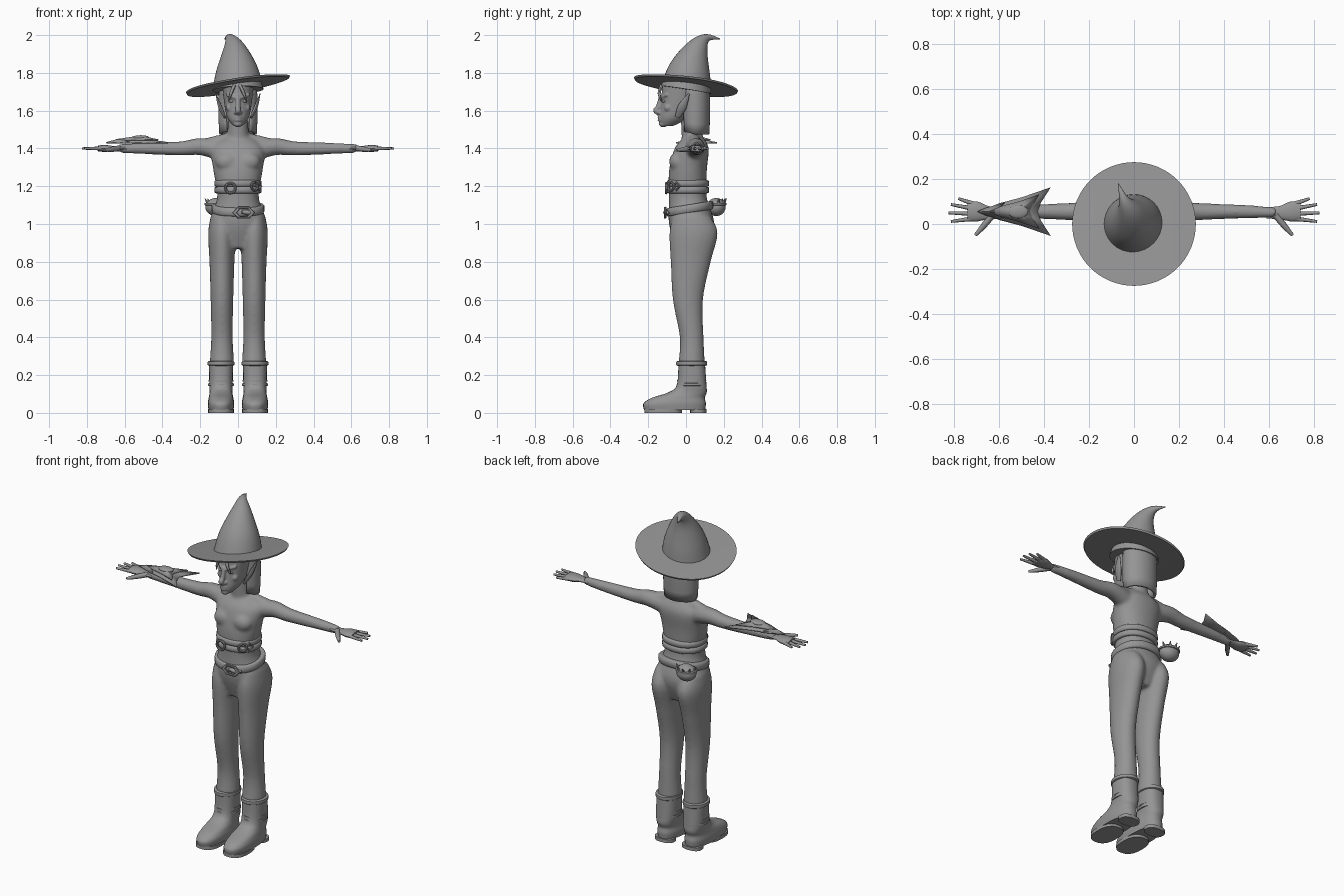
import bpy, bmesh, math
from mathutils import Vector

cube = bpy.data.objects.get("Cube")
if cube:
    bpy.data.objects.remove(cube, do_unlink=True)

grey = bpy.data.materials.new("clay_grey")
grey.use_nodes = True
shade = (0.3, 0.3, 0.3, 1)
grey.diffuse_color = shade
for node in grey.node_tree.nodes:
    if node.type == 'BSDF_PRINCIPLED':
        node.inputs["Base Color"].default_value = shade

AXIS_X, AXIS_Y, AXIS_Z = Vector((1, 0, 0)), Vector((0, 1, 0)), Vector((0, 0, 1))
SIDES = (1, -1)


def spline(keys, steps):
    """Smooth curve through a few key rows."""
    keys = [Vector(key) for key in keys]
    padded = [keys[0], *keys, keys[-1]]
    curve = []
    for before, start, end, after in zip(padded, padded[1:], padded[2:], padded[3:]):
        for step in range(steps):
            t = step / steps
            ease = t * t * (3 - 2 * t)
            leave = (end - before) * t * (1 - t) * (1 - t) / 2
            arrive = (after - start) * t * t * (1 - t) / 2
            curve.append(start.lerp(end, ease) + leave - arrive)
    return curve + [keys[-1]]


def skin(bm, rings, closed=True):
    """Bridge rings of points; closed rings are capped."""
    rows = [[bm.verts.new(point) for point in ring] for ring in rings]
    count = len(rows[0])
    for lower, upper in zip(rows, rows[1:]):
        for i in range(count if closed else count - 1):
            j = (i + 1) % count
            bm.faces.new((lower[i], lower[j], upper[j], upper[i]))
    if closed:
        bm.faces.new(rows[0][::-1])
        bm.faces.new(rows[-1])


def turn(count):
    return [math.tau * i / count for i in range(count)]


def loft(bm, keys, x=0, squareness=2, tilt=0, segments=32, steps=5):
    """Stack of horizontal ovals: height, centre y, half width, half depth."""
    def bend(value):
        return math.copysign(abs(value) ** (2 / squareness), value)
    rings = []
    for z, y, wide, deep in spline(keys, steps):
        ring = []
        for angle in turn(segments):
            depth = y + deep * bend(math.sin(angle))
            ring.append((x + wide * bend(math.cos(angle)), depth, z + tilt * depth))
        rings.append(ring)
    skin(bm, rings)


def tube(bm, keys, side=1, flat=1, ref=AXIS_Z, segments=16):
    """Sweep along x, y, z, radius; flat scales the section along ref."""
    rows = spline(keys, steps=4)
    path = [Vector((side * row.x, row.y, row.z)) for row in rows]
    rings = []
    for i, centre in enumerate(path):
        ahead = path[min(i + 1, len(path) - 1)]
        behind = path[max(i - 1, 0)]
        tangent = (ahead - behind).normalized()
        across = tangent.cross(ref).normalized()
        over = across.cross(tangent) * flat
        rings.append([centre + rows[i].w * (math.cos(a) * across + math.sin(a) * over)
                      for a in turn(segments)])
    skin(bm, rings)


def ball(bm, centre, size):
    made = bmesh.ops.create_uvsphere(bm, u_segments=20, v_segments=12, radius=1)["verts"]
    bmesh.ops.scale(bm, vec=size, verts=made)
    bmesh.ops.translate(bm, vec=centre, verts=made)


def band(bm, z, height, y, wide, deep, x=0, tilt=0, squareness=2):
    """Raised strap with rolled edges."""
    inset = .01
    edge, face = (y, wide - inset, deep - inset), (y, wide, deep)
    rise = height / 2
    loft(bm, [(z - rise, *edge), (z - rise * .7, *face), (z + rise * .7, *face), (z + rise, *edge)],
         x=x, tilt=tilt, squareness=squareness, steps=2)


def finish(name, bm, mirror=False, voxel=0, relax=0, thickness=0):
    bmesh.ops.recalc_face_normals(bm, faces=bm.faces)
    mesh = bpy.data.meshes.new(name)
    bm.to_mesh(mesh)
    bm.free()
    mesh.materials.append(grey)
    mesh.shade_smooth()
    mesh.set_sharp_from_angle(angle=math.radians(45))
    part = bpy.data.objects.new(name, mesh)
    bpy.context.collection.objects.link(part)
    if mirror:
        part.modifiers.new("Mirror", 'MIRROR')
    if thickness:
        solid = part.modifiers.new("Solidify", 'SOLIDIFY')
        solid.thickness, solid.offset = thickness, 0
    if voxel:
        fuse = part.modifiers.new("Remesh", 'REMESH')
        fuse.mode, fuse.voxel_size, fuse.use_smooth_shade = 'VOXEL', voxel, True
        soften = part.modifiers.new("Smooth", 'SMOOTH')
        soften.factor, soften.iterations = .5, relax


# Body: torso, neck, legs and arms fused into one smooth skin
bm = bmesh.new()
loft(bm, [(.87, .03, .09, .08), (1, .03, .15, .12), (1.14, .01, .11, .1), (1.28, .01, .13, .1),
          (1.4, .03, .14, .09), (1.46, .04, .07, .05)], squareness=2.2)
loft(bm, [(1.4, .04, .06, .06), (1.6, .02, .05, .05)])
for side in SIDES:
    loft(bm, [(.26, .03, .065, .07), (.4, .03, .057, .063), (.6, .01, .06, .08), (.8, .025, .066, .106),
              (.95, .04, .073, .128), (1.04, .03, .06, .1)], x=side * .085)
    tube(bm, [(.08, .04, 1.39, .056), (.2, .055, 1.41, .046), (.3, .055, 1.4, .038),
              (.5, .055, 1.4, .03), (.63, .05, 1.4, .023)], side=side)
    tube(bm, [(.02, .04, 1.46, .03), (.15, .05, 1.43, .03)], side=side)
    ball(bm, centre=(side * .06, -.045, 1.33), size=(.06, .045, .05))
finish("body", bm, voxel=.009, relax=8)

# Hands: palm, a fan of four fingers, thumb
bm = bmesh.new()
tube(bm, [(.59, .05, 1.4, .025), (.65, .05, 1.4, .03), (.7, .055, 1.4, .045), (.74, .055, 1.4, .04)], flat=.4)
for finger in range(4):
    reach = .11 - .011 * (finger - 2) ** 2
    spread = .35 - .16 * finger
    knuckle = .09 - .022 * finger
    tube(bm, [(.715, knuckle, 1.4, .011), (.715 + reach, knuckle + reach * spread, 1.4, .006)], segments=8)
tube(bm, [(.63, .04, 1.4, .016), (.67, -.01, 1.395, .013), (.705, -.05, 1.39, .007)], segments=8)
finish("hands", bm, mirror=True)

# Head: skull with nose, lips, chin, brows and cheeks blended in
bm = bmesh.new()
loft(bm, [(1.52, -.1, .025, .035), (1.56, -.065, .055, .076), (1.62, -.035, .07, .1), (1.74, -.01, .085, .115)])
tube(bm, [(0, -.13, 1.68, .012), (0, -.147, 1.62, .013), (0, -.16, 1.6, .015), (0, -.13, 1.58, .012)],
     ref=AXIS_X)
for z in (1.55, 1.565):
    tube(bm, [(-.03, -.12, z, .005), (0, -.143, z, .008), (.03, -.12, z, .005)])
ball(bm, centre=(0, -.12, 1.53), size=(.024, .024, .018))
for side in SIDES:
    tube(bm, [(.01, -.135, 1.667, .008), (.06, -.1, 1.685, .008)], side=side)
    ball(bm, centre=(side * .012, -.14, 1.59), size=(.011, .014, .009))
    ball(bm, centre=(side * .045, -.095, 1.615), size=(.02, .02, .02))
finish("head", bm, voxel=.005, relax=3)

bm = bmesh.new()
ball(bm, centre=(.034, -.117, 1.65), size=(.014, .011, .008))
finish("eyes", bm, mirror=True)

bm = bmesh.new()
tube(bm, [(.07, -.045, 1.565, .006), (.095, -.02, 1.62, .01), (.117, .015, 1.69, .002)], flat=2.3, ref=AXIS_Y)
finish("pointed_ears", bm, mirror=True)

# Hair: open curtain around the back of the head, plus forelocks
bm = bmesh.new()
rings = []
for level in range(6):
    rise = level / 5
    swell = .005 * math.sin(math.pi * rise)
    ring = []
    for step in range(29):
        angle = math.radians(10 * step - 50)
        front_lift = .02 * max(0, -math.sin(angle)) * (1 - rise)
        ring.append(((.092 + swell) * math.cos(angle), .048 + (.068 + swell) * math.sin(angle),
                     1.475 + .27 * rise + front_lift))
    rings.append(ring)
skin(bm, rings, closed=False)
finish("hair", bm, thickness=.014)

bm = bmesh.new()
for root, sweep in ((.01, .035), (-.02, -.03)):
    tube(bm, [(root, -.13, 1.735, .009), (root + sweep * .6, -.142, 1.69, .008),
              (root + sweep, -.13, 1.65, .002)], ref=AXIS_X, segments=8)
finish("forelocks", bm)

# Hat: tilted wavy brim and a tapering crown with a curled tip
bm = bmesh.new()
underside = [(1.73, 0, r, r) for r in (.1, .2, .27)]
topside = [(1.74, 0, r, r) for r in (.275, .27, .2, .14)]
loft(bm, underside + topside, segments=64, steps=1)
for vert in bm.verts:
    x, y = vert.co.x, vert.co.y
    vert.co.z += .16 * x - .125 * y + .4 * x * abs(x) * y
finish("hat_brim", bm)

bm = bmesh.new()
tube(bm, [(0, 0, 1.71, .135), (-.005, .02, 1.82, .11), (-.02, .06, 1.93, .06), (-.045, .11, 1.985, .022),
          (-.07, .18, 1.98, .002)], ref=AXIS_X, segments=32)
finish("hat_crown", bm)

# Sash and belt
bm = bmesh.new()
for z in (1.18, 1.215):
    band(bm, z, height=.035, y=.01, wide=.124, deep=.111, squareness=2.2)
finish("waist_sash", bm)
bm = bmesh.new()
band(bm, z=1.078, height=.045, y=.02, wide=.139, deep=.124, tilt=.16, squareness=2.2)
finish("hip_belt", bm)


# Buckles
def buckle(name, place, size, sides=24, yaw=0, stretch=1):
    bpy.ops.mesh.primitive_torus_add(major_radius=size, minor_radius=.007, major_segments=sides,
                                     minor_segments=8, location=place, rotation=(math.pi / 2, 0, yaw))
    ring = bpy.context.object
    ring.name = name
    ring.scale.x = stretch
    ring.data.materials.append(grey)
    bpy.ops.object.shade_smooth_by_angle()


buckle("sash_ring", (-.04, -.105, 1.19), size=.026)
buckle("sash_side_ring", (.088, -.08, 1.2), size=.022, yaw=.75)
buckle("sash_side_clasp", (.11, -.05, 1.2), size=.02, sides=4, yaw=.95)
buckle("belt_buckle", (.03, -.11, 1.06), size=.03, sides=6, stretch=1.6)
bm = bmesh.new()
tube(bm, [(.02, -.11, 1.065, .009), (.06, -.105, 1.06, .014), (.085, -.09, 1.06, .005)], segments=8)
finish("belt_tongue", bm)

# Round pouch at the back of the hip, with a rim and small points
bm = bmesh.new()
ball(bm, centre=(-.115, .16, 1.09), size=(.058, .05, .048))
band(bm, z=1.105, height=.015, y=.16, wide=.061, deep=.053, x=-.115)
for spike in range(5):
    angle = math.radians(20 + 40 * spike)
    out = Vector((math.cos(angle), math.sin(angle), 0)) * .04
    base = Vector((-.115, .155, 1.1)) + out
    tip = base + out / 2 + AXIS_Z * .035
    tube(bm, [(*base, .012), (*tip, .002)], ref=AXIS_X, segments=6)
finish("hip_pouch", bm)

# Boots: shafts and rounded feet, soles with heels, cuffs
foot_x = .09
bm = bmesh.new()
loft(bm, [(.015, -.06, .066, .162), (.05, -.06, .07, .165), (.08, -.04, .065, .14), (.11, .01, .06, .1),
          (.15, .03, .062, .078), (.27, .03, .063, .07)], x=foot_x, squareness=2.4)
finish("boots", bm, mirror=True)
bm = bmesh.new()
for y, wide, deep in ((-.12, .068, .1), (.065, .06, .043)):
    loft(bm, [(z, y, wide, deep) for z in (0, .02)], x=foot_x, squareness=2.5)
finish("boot_soles", bm, mirror=True)
bm = bmesh.new()
for z, height, wide in ((.262, .026, .07), (.17, .012, .065), (.15, .018, .067)):
    band(bm, z, height, y=.03, wide=wide, deep=wide + .011, x=foot_x)
finish("boot_cuffs", bm, mirror=True)


# Winged guard above the right forearm
def wing(name, scale, x, base):
    bm = bmesh.new()
    half = [(-.18, 0), (-.09, .036), (.01, .062), (.14, .108), (.095, .04), (.08, 0)]
    outline = half + [(along, -out) for along, out in half[-2:0:-1]]
    edge = [bm.verts.new((x + along * scale, .055 + out * scale, base)) for along, out in outline]
    peak = bm.verts.new((x, .055, base + .02))
    for first, second in zip(edge, edge[1:] + edge[:1]):
        bm.faces.new((first, second, peak))
    finish(name, bm, thickness=.007)


wing("forearm_wing_plate", scale=1, x=-.51, base=1.43)
wing("forearm_wing_crest", scale=.7, x=-.52, base=1.445)
wing("forearm_wing_tip", scale=.4, x=-.625, base=1.43)
bm = bmesh.new()
ball(bm, centre=(-.515, .055, 1.458), size=(.045, .03, .012))
finish("forearm_boss", bm)
